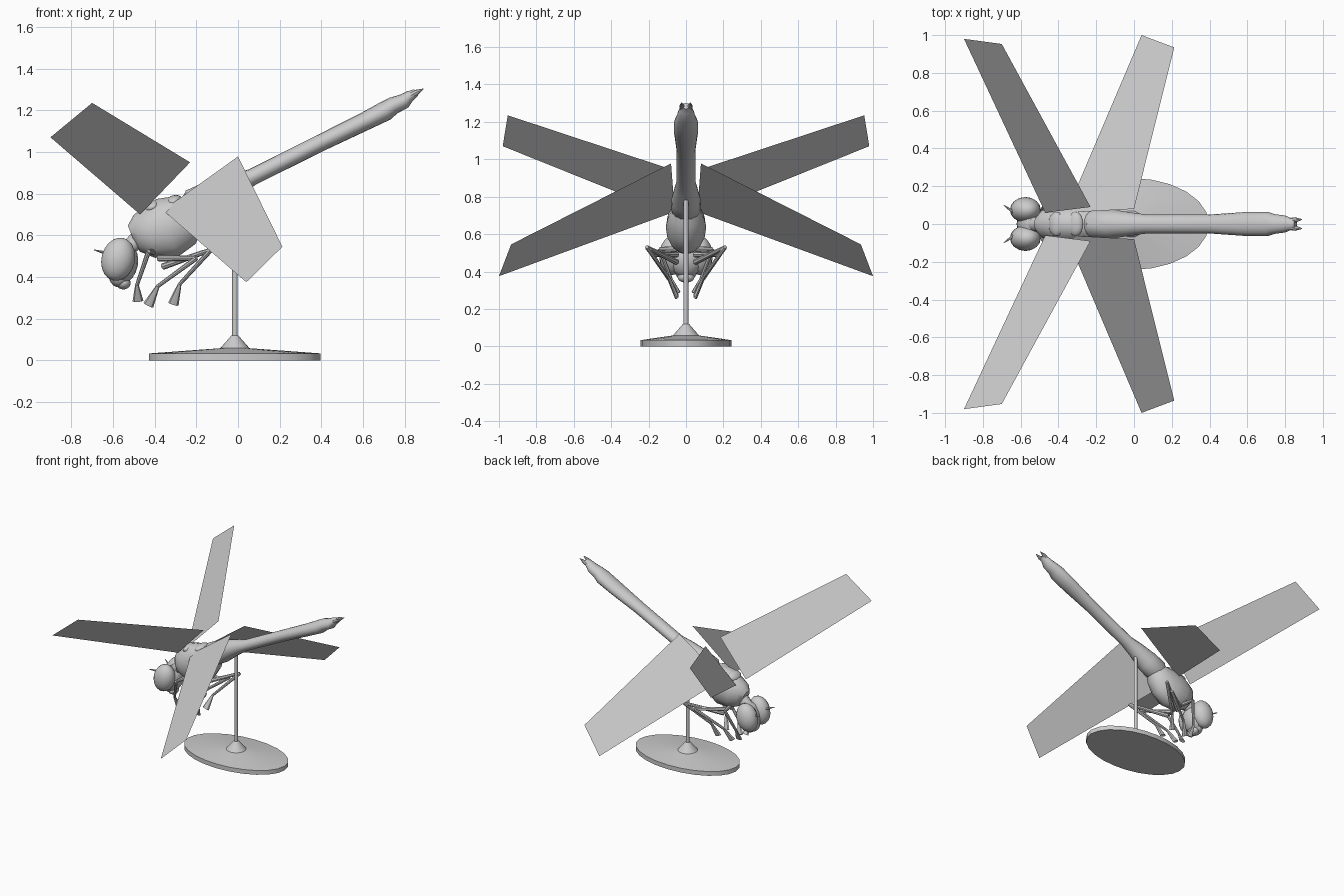
import bpy, bmesh, math
from mathutils import Vector

if "Cube" in bpy.data.objects:
    bpy.data.objects.remove(bpy.data.objects["Cube"])

grey = bpy.data.materials.new("plain grey")
grey.diffuse_color = (0.6, 0.6, 0.6, 1)
grey.use_nodes = True
grey.node_tree.nodes["Principled BSDF"].inputs["Base Color"].default_value = grey.diffuse_color


def finish(name, bm, smooth=40):
    bmesh.ops.recalc_face_normals(bm, faces=bm.faces)
    mesh = bpy.data.meshes.new(name)
    bm.to_mesh(mesh)
    bm.free()
    mesh.materials.append(grey)
    ob = bpy.data.objects.new(name, mesh)
    bpy.context.collection.objects.link(ob)
    if smooth:
        bpy.ops.object.select_all(action='DESELECT')
        ob.select_set(True)
        bpy.context.view_layer.objects.active = ob
        bpy.ops.object.shade_smooth_by_angle(angle=math.radians(smooth))
    return ob


def skin(name, rings, smooth=40):
    """Bridge equal rings of points and cap both ends."""
    bm = bmesh.new()
    loops = [[bm.verts.new(p) for p in ring] for ring in rings]
    n = len(loops[0])
    for a, b in zip(loops, loops[1:]):
        for i in range(n):
            j = (i + 1) % n
            bm.faces.new((a[i], a[j], b[j], b[i]))
    bm.faces.new(loops[0])
    bm.faces.new(loops[-1])
    return finish(name, bm, smooth)


def sweep(name, stations, sides=16, smooth=40):
    """Stations are (centre, half width, half height) along a path."""
    pts = [Vector(s[0]) for s in stations]
    rings = []
    for i, (c, w, h) in enumerate(stations):
        d = (pts[min(i + 1, len(pts) - 1)] - pts[max(i - 1, 0)]).normalized()
        side = Vector((0, 1, 0))
        side = (side - d * side.dot(d)).normalized()
        up = d.cross(side)
        rings.append([pts[i] + side * w * math.cos(t) + up * h * math.sin(t)
                      for t in (2 * math.pi * k / sides for k in range(sides))])
    return skin(name, rings, smooth)


def body(name, rows, **kw):
    return sweep(name, [((x, 0, z), w, h) for x, z, w, h in rows], **kw)


def ball(name, centre, size, tilt=0):
    bm = bmesh.new()
    bmesh.ops.create_uvsphere(bm, u_segments=16, v_segments=10, radius=1)
    ob = finish(name, bm, 60)
    ob.location, ob.scale = centre, size
    ob.rotation_euler = (0, tilt, 0)
    return ob


# Stand: oval base with low cone and collar, then the rod
def oval(rx, ry, z, n=24):
    return [(-0.015 + rx * math.cos(2 * math.pi * k / n),
             ry * math.sin(2 * math.pi * k / n), z) for k in range(n)]


skin("base", [oval(.412, .243, 0), oval(.412, .243, .033), oval(.07, .07, .058),
              oval(.016, .016, .12)], 25)
skin("rod", [oval(.013, .013, z, 10) for z in (.11, .83)])

# Thorax and abdomen: x, z, half width, half height
body("thorax", [(-.51, .60, .04, .05), (-.485, .61, .075, .09), (-.42, .615, .1, .125),
                (-.34, .635, .108, .148), (-.27, .67, .1, .13), (-.21, .71, .085, .09),
                (-.16, .745, .04, .04)])
body("abdomen", [(-.25, .715, .05, .05), (-.21, .74, .08, .085), (-.12, .785, .078, .08),
                 (-.02, .84, .062, .058), (.07, .88, .05, .04), (.4, 1.045, .05, .041),
                 (.6, 1.142, .064, .044), (.71, 1.198, .064, .048), (.745, 1.222, .052, .042),
                 (.8, 1.245, .045, .036), (.82, 1.265, .036, .028), (.855, 1.285, .025, .018)])
# Ridges on the back between the wings
for x, z in ((-.41, .735), (-.31, .76)):
    ball("back_ridge", (x, 0, z), (.045, .065, .03), math.radians(-25))

# Head
body("neck", [(-.57, .5, .035, .035), (-.47, .59, .045, .045)], sides=10)
ball("skull", (-.55, .465, 0)[:1] + (0, .465), (.07, .09, .1), .2)
ball("face", (-.57, 0, .405), (.05, .06, .055))
ball("jaw", (-.55, 0, .37), (.035, .045, .03))

# Wing corners on one side, from outer edge to root
wings = {"front_wing": [(-.9, .98, 1.07), (-.7, .953, 1.235), (-.23, .09, .95), (-.47, .06, .70)],
         "rear_wing": [(.04, 1, .375), (.213, .935, .545), (0, .08, .978), (-.36, .06, .72)]}
# Leg joints: hip, knee, ankle, toe
legs = {"front_leg": [(-.41, .05, .52), (-.43, .14, .52), (-.485, .08, .36), (-.48, .04, .285)],
        "middle_leg": [(-.38, .05, .49), (-.2, .18, .49), (-.385, .09, .355), (-.43, .05, .265)],
        "rear_leg": [(-.36, .05, .45), (-.13, .21, .53), (-.28, .09, .365), (-.31, .05, .27)]}

for s in (1, -1):
    def flip(p):
        return (p[0], p[1] * s, p[2])

    ball("eye", (-.575, s * .075, .485), (.08, .068, .105), .25)
    sweep("antenna", [(flip((-.62, .05, .51)), .012, .012),
                      (flip((-.69, .1, .53)), .002, .002)], sides=6)
    sweep("tail_fork", [(flip((.81, .012, 1.262)), .018, .018),
                        (flip((.855, .022, 1.285)), .014, .014),
                        (flip((.89, .024, 1.302)), .002, .002)], sides=8)
    for name, corners in wings.items():
        bm = bmesh.new()
        bm.faces.new([bm.verts.new(flip(p)) for p in corners])
        finish(name, bm, 0)
    for name, joints in legs.items():
        hip, knee, ankle, toe = map(flip, joints)
        sweep(name + "_thigh", [(hip, .016, .016), (knee, .011, .011)], sides=8)
        sweep(name + "_shin", [(knee, .012, .012), (ankle, .009, .009)], sides=8)
        sweep(name + "_foot", [(ankle, .008, .009), (toe, .012, .026)], sides=8)
